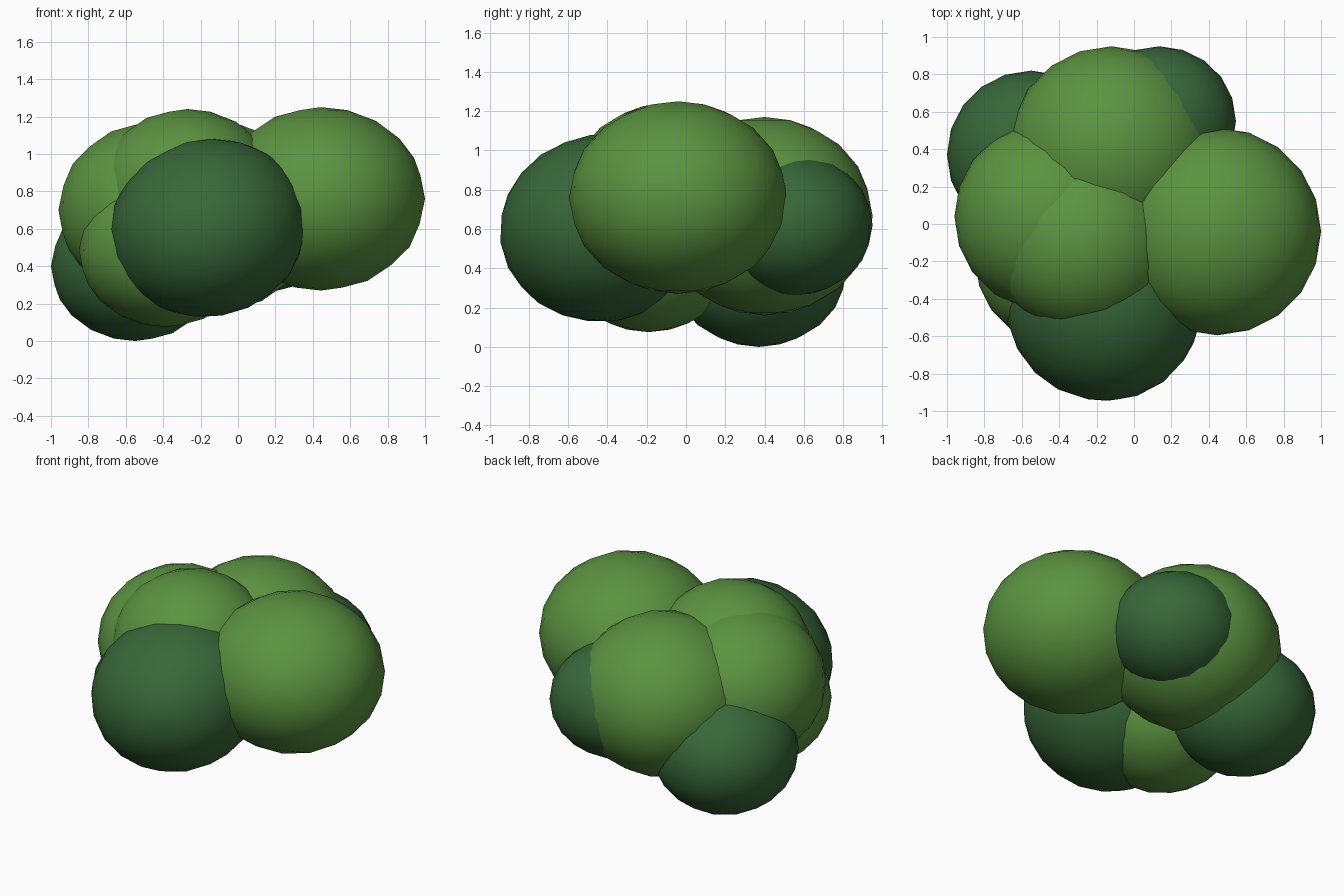
import bpy
import math

cube = bpy.data.objects.get("Cube")
if cube:
    bpy.data.objects.remove(cube, do_unlink=True)


def make_material(name, colour):
    mat = bpy.data.materials.new(name)
    mat.use_nodes = True
    mat.diffuse_color = colour
    mat.node_tree.nodes["Principled BSDF"].inputs["Base Color"].default_value = colour
    return mat


light = make_material("light leaf green", (0.105, 0.29, 0.052, 1))
dark = make_material("dark leaf green", (0.038, 0.135, 0.04, 1))


def leaf_clump(name, centre, radii, mat, turn=0):
    """A smooth, slightly flattened low-poly ball of leaves."""
    bpy.ops.mesh.primitive_ico_sphere_add(subdivisions=3, radius=1, location=centre)
    clump = bpy.context.object
    clump.name = name
    clump.scale = radii
    clump.rotation_euler.z = math.radians(turn)
    clump.data.materials.append(mat)
    bpy.ops.object.shade_smooth()
    return clump


# Upper, sunlit clumps
leaf_clump("left_clump", (0.445, -0.04, 0.76), (0.555, 0.555, 0.49), light)
leaf_clump("crown_clump", (-0.27, -0.10, 0.79), (0.49, 0.49, 0.45), light)
leaf_clump("right_clump", (-0.45, 0.04, 0.70), (0.51, 0.51, 0.47), light)
leaf_clump("back_clump", (-0.12, 0.40, 0.665), (0.55, 0.55, 0.505), light)
leaf_clump("lower_clump", (-0.39, -0.19, 0.485), (0.46, 0.46, 0.41), light)

# Shaded clumps; the front one leans a little
front = leaf_clump("front_clump", (-0.16, -0.42, 0.605), (0.53, 0.53, 0.475), dark)
front.rotation_euler = (math.radians(8), math.radians(-14), 0)
leaf_clump("back_left_clump", (0.135, 0.55, 0.62), (0.41, 0.40, 0.36), dark)
leaf_clump("back_right_clump", (-0.55, 0.37, 0.40), (0.45, 0.45, 0.40), dark)
